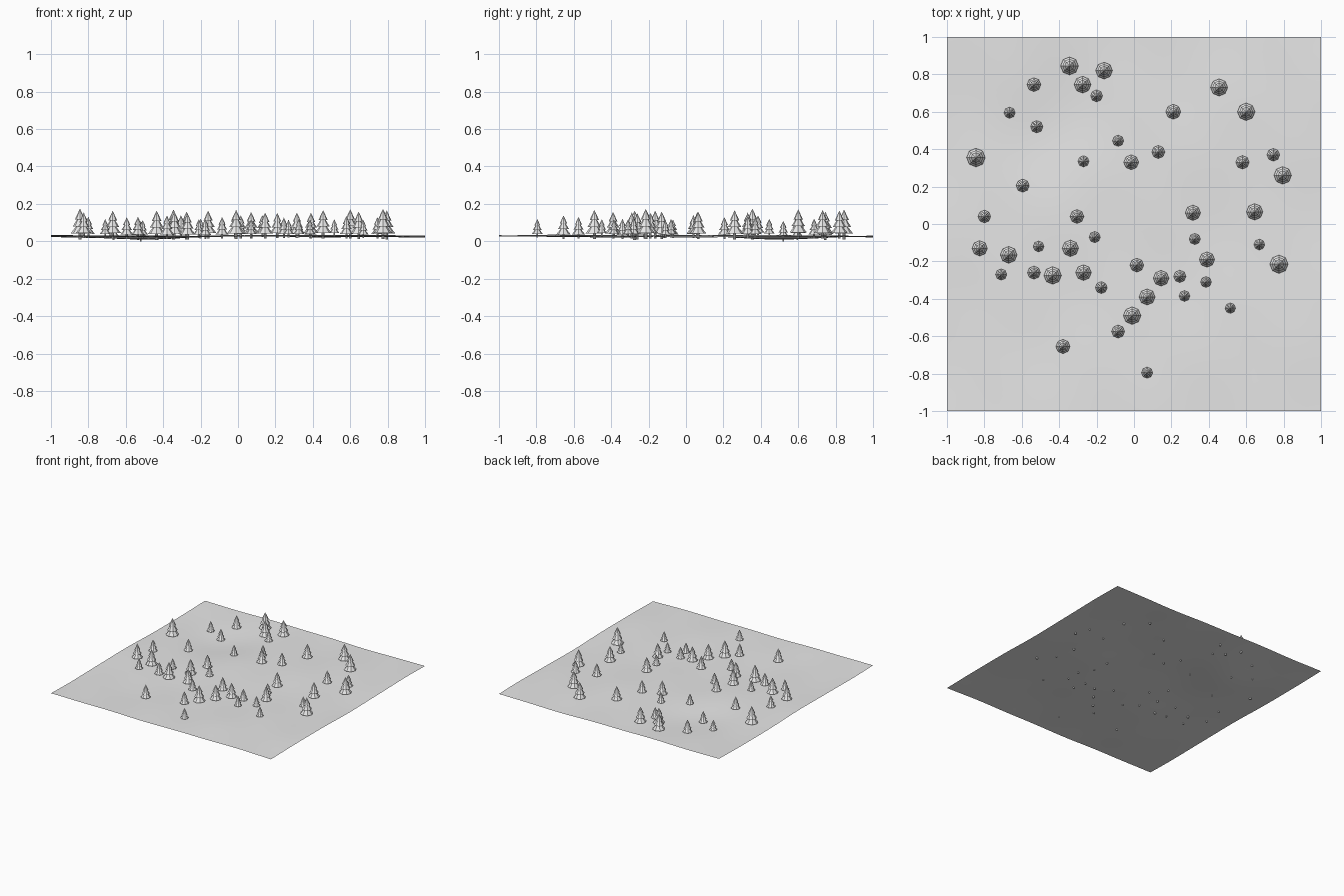
import bpy, bmesh, math
from mathutils import Matrix

if "Cube" in bpy.data.objects:
    bpy.data.objects.remove(bpy.data.objects["Cube"])

grey = bpy.data.materials.new("pale_grey")
grey.diffuse_color = (0.8, 0.8, 0.8, 1)
grey.use_nodes = True
grey.node_tree.nodes["Principled BSDF"].inputs["Base Color"].default_value = grey.diffuse_color

TRUNK_DEPTH = 0.3   # how far a trunk reaches under the soil, in tree radii

# x, y and radius of every tree
TREES = [
    (-.345, .845, .048), (-.16, .82, .045), (-.275, .745, .045), (-.535, .745, .037),
    (-.2, .685, .032), (-.665, .595, .03), (-.52, .52, .033), (.455, .73, .046),
    (.21, .6, .04), (.6, .6, .047), (-.085, .445, .03), (-.845, .355, .05),
    (-.27, .335, .03), (-.015, .33, .04), (.13, .385, .035), (.58, .33, .036),
    (.745, .37, .034), (.795, .26, .047), (-.595, .205, .035), (-.8, .04, .034),
    (-.305, .04, .037), (.315, .06, .041), (.645, .065, .044), (-.825, -.13, .041),
    (-.67, -.165, .045), (-.51, -.12, .029), (-.34, -.13, .044), (-.21, -.07, .03),
    (.325, -.08, .03), (.67, -.11, .029), (.775, -.215, .049), (-.71, -.27, .03),
    (-.535, -.26, .035), (-.435, -.275, .047), (-.27, -.26, .042), (.015, -.22, .037),
    (.39, -.19, .041), (-.175, -.34, .032), (.145, -.29, .042), (.245, -.28, .033),
    (.07, -.39, .043), (.27, -.385, .029), (.385, -.31, .029), (.515, -.45, .028),
    (-.01, -.49, .047), (-.085, -.575, .035), (-.38, -.655, .038), (.07, -.795, .03),
]


def relief(x, y):
    """Gently rolling ground with one hollow."""
    waves = (.0035 * math.sin(4.1 * x + 1.7 * y + .6) + .003 * math.sin(5.3 * y - 2.2 * x)
             + .0015 * math.sin(11 * x + 3 * y) * math.cos(9 * y))
    hollow = .015 * math.exp(-((x + .45) ** 2 + (y - .5) ** 2) / .07)
    return .029 + waves - hollow


# the deepest trunk foot rests on z = 0
LIFT = -min(relief(x, y) - TRUNK_DEPTH * r for x, y, r in TREES)


def ground_z(x, y):
    return relief(x, y) + LIFT


def finish(bm, name):
    mesh = bpy.data.meshes.new(name)
    bm.to_mesh(mesh)
    bm.free()
    mesh.materials.append(grey)
    return mesh


def place(name, mesh):
    obj = bpy.data.objects.new(name, mesh)
    bpy.context.collection.objects.link(obj)
    return obj


def add_cone(bm, r, z0, z1, sides, top=0, caps=True):
    bmesh.ops.create_cone(bm, cap_ends=caps, segments=sides, radius1=r, radius2=top,
                          depth=z1 - z0, matrix=Matrix.Translation((0, 0, (z0 + z1) / 2)))


# ground sheet
bm = bmesh.new()
bmesh.ops.create_grid(bm, x_segments=50, y_segments=50, size=1)
for v in bm.verts:
    v.co.z = ground_z(v.co.x, v.co.y)
for f in bm.faces:
    f.smooth = True
place("ground", finish(bm, "ground"))

# trunk and three-tier foliage, for a tree of radius 1
bm = bmesh.new()
add_cone(bm, .16, -TRUNK_DEPTH, .7, 8, top=.16)
trunk = finish(bm, "trunk")

bm = bmesh.new()
for r, z0, z1 in ((1, .36, 1.65), (.78, 1.1, 2.35), (.54, 1.85, 3.02)):
    add_cone(bm, r, z0, z1, 8)
foliage = finish(bm, "foliage")

# the wood
for i, (x, y, r) in enumerate(TREES, 1):
    for part, mesh in (("trunk", trunk), ("foliage", foliage)):
        obj = place(f"tree_{part}_{i}", mesh)
        obj.location = (x, y, ground_z(x, y))
        obj.scale = (r, r, r)
